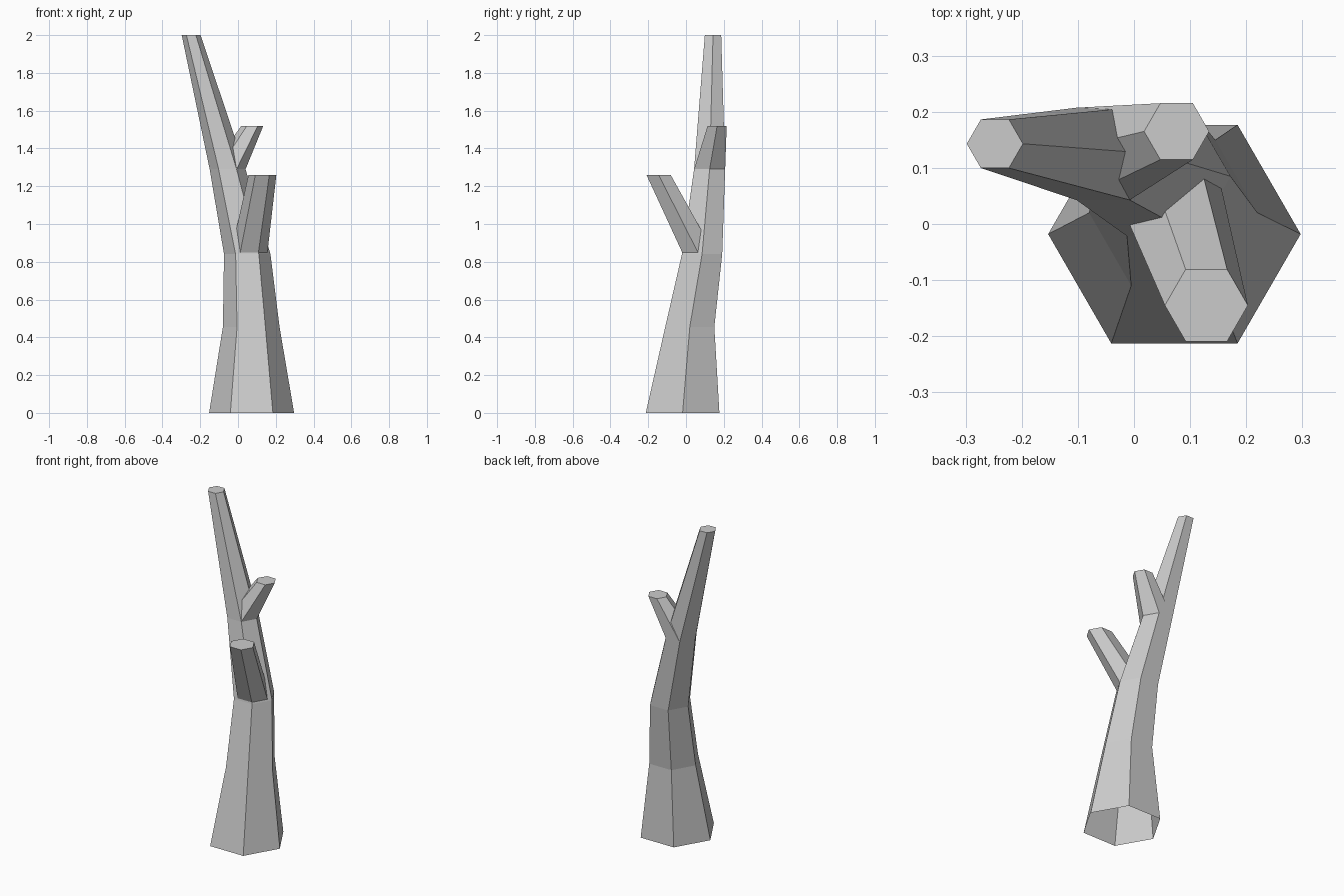
import bpy
import bmesh
from math import cos, sin, pi

cube = bpy.data.objects.get("Cube")
if cube:
    bpy.data.objects.remove(cube)

SIDES = 6

# Single bark colour
bark = bpy.data.materials.new("grey_bark")
bark.use_nodes = True
bark_colour = (0.6, 0.6, 0.6, 1)
bark.diffuse_color = bark_colour
bark.node_tree.nodes["Principled BSDF"].inputs["Base Color"].default_value = bark_colour


def limb(name, rings):
    """Loft level hexagons (x, y, z, radius), open below and capped on top."""
    bm = bmesh.new()
    loops = []
    for x, y, z, r in rings:
        angles = [2 * pi * i / SIDES for i in range(SIDES)]
        loops.append([bm.verts.new((x + r * cos(a), y + r * sin(a), z)) for a in angles])
    for low, high in zip(loops, loops[1:]):
        for i in range(SIDES):
            j = (i + 1) % SIDES
            bm.faces.new((low[i], low[j], high[j], high[i]))
    bm.faces.new(loops[-1])
    mesh = bpy.data.meshes.new(name)
    bm.to_mesh(mesh)
    bm.free()
    mesh.materials.append(bark)
    obj = bpy.data.objects.new(name, mesh)
    bpy.context.collection.objects.link(obj)
    return obj


# Leaning trunk, tapering to a cut tip
fork = (-0.055, 0.125, 1.29, 0.095)
limb("trunk", [
    (0.072, -0.018, 0, 0.225),
    (0.07, 0.02, 0.455, 0.15),
    (0.049, 0.085, 0.84, 0.123),
    fork,
    (-0.248, 0.143, 2, 0.05),
])

# Stubby branches growing out of the trunk
limb("upper_branch", [fork, (0.076, 0.165, 1.52, 0.058)])
limb("front_branch", [(0.06, 0.063, 0.85, 0.096), (0.129, -0.145, 1.26, 0.074)])
